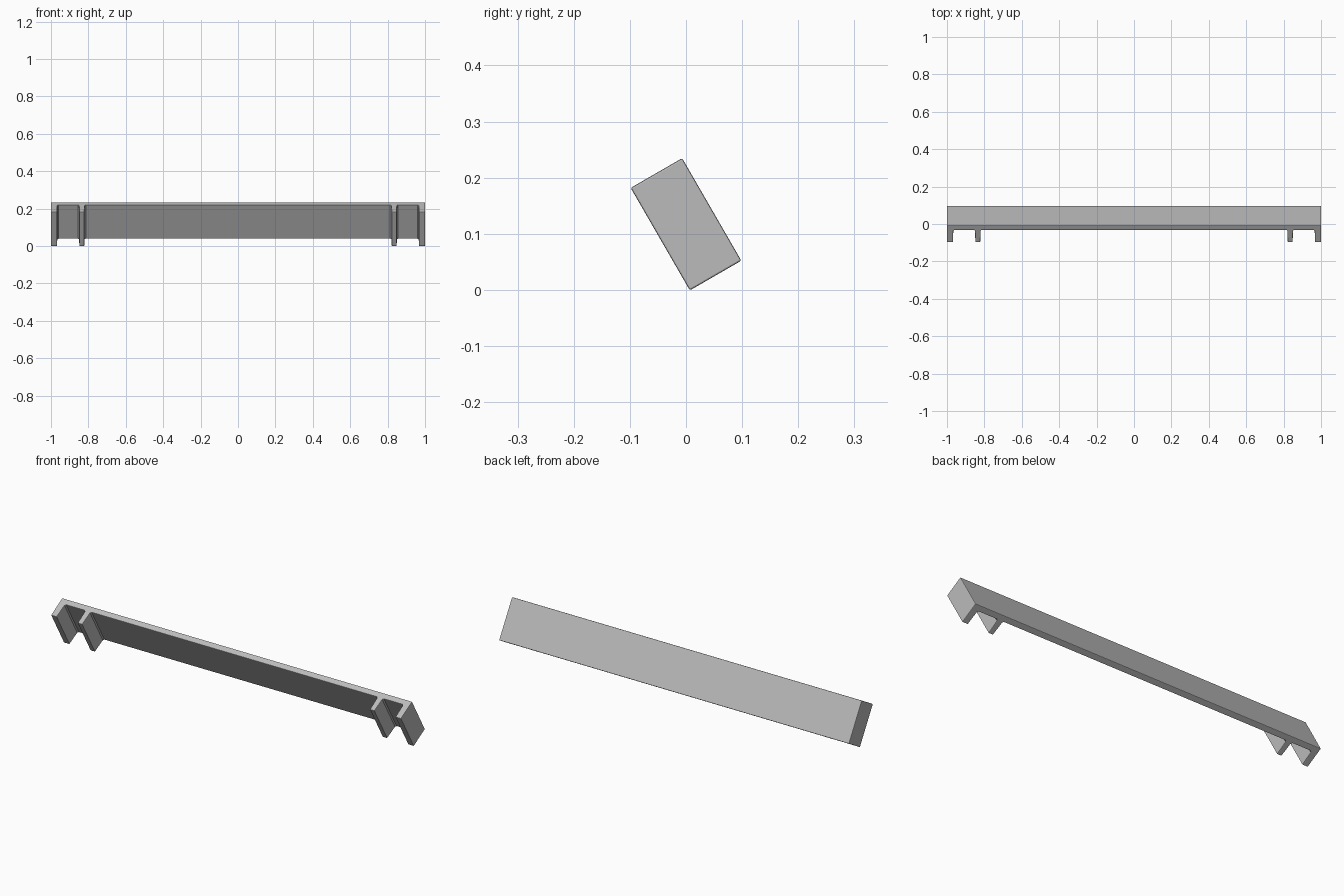
import bpy, bmesh, math

cube = bpy.data.objects.get("Cube")
if cube:
    bpy.data.objects.remove(cube, do_unlink=True)

HALF, LENGTH, DEPTH = 1.0, 0.211, 0.106   # half width, panel height, full depth
PLATE, FILLET = 0.029, 0.006              # plate thickness, rib root fillet
RIBS = [(0.82, 0.85), (0.966, HALF)]      # rib spans on one side
TAPER = 0.002

# Single flat grey material
grey = bpy.data.materials.new("grey")
grey.use_nodes = True
colour = (0.5, 0.5, 0.5, 1)
grey.diffuse_color = colour
grey.node_tree.nodes["Principled BSDF"].inputs["Base Color"].default_value = colour

# Half of the cross-section: plate front, then each rib with filleted roots
half = []
for inner, outer in RIBS:
    half += [(inner - FILLET, PLATE), (inner, PLATE + FILLET), (inner + TAPER, DEPTH)]
    if outer < HALF:
        half += [(outer - TAPER, DEPTH), (outer, PLATE + FILLET), (outer + FILLET, PLATE)]
    else:
        half += [(outer, DEPTH), (outer, 0)]
profile = half + [(-x, d) for x, d in reversed(half)]

# Extrude the section along the panel height
bm = bmesh.new()
verts = [bm.verts.new((x, DEPTH / 2 - d, -LENGTH / 2)) for x, d in profile]
base = bm.faces.new(verts)
result = bmesh.ops.extrude_face_region(bm, geom=[base])
top = [g for g in result["geom"] if isinstance(g, bmesh.types.BMVert)]
bmesh.ops.translate(bm, verts=top, vec=(0, 0, LENGTH))
bmesh.ops.recalc_face_normals(bm, faces=bm.faces)
mesh = bpy.data.meshes.new("ribbed_panel")
bm.to_mesh(mesh)
bm.free()
mesh.materials.append(grey)

# Tilted panel with softened outer edges
panel = bpy.data.objects.new("ribbed_panel", mesh)
bpy.context.collection.objects.link(panel)
panel.rotation_euler.x = math.radians(30)
panel.location.z = 0.117
bevel = panel.modifiers.new("soft_edges", "BEVEL")
bevel.width = 0.003
bevel.segments = 2
bevel.limit_method = "ANGLE"
bevel.angle_limit = math.radians(60)
